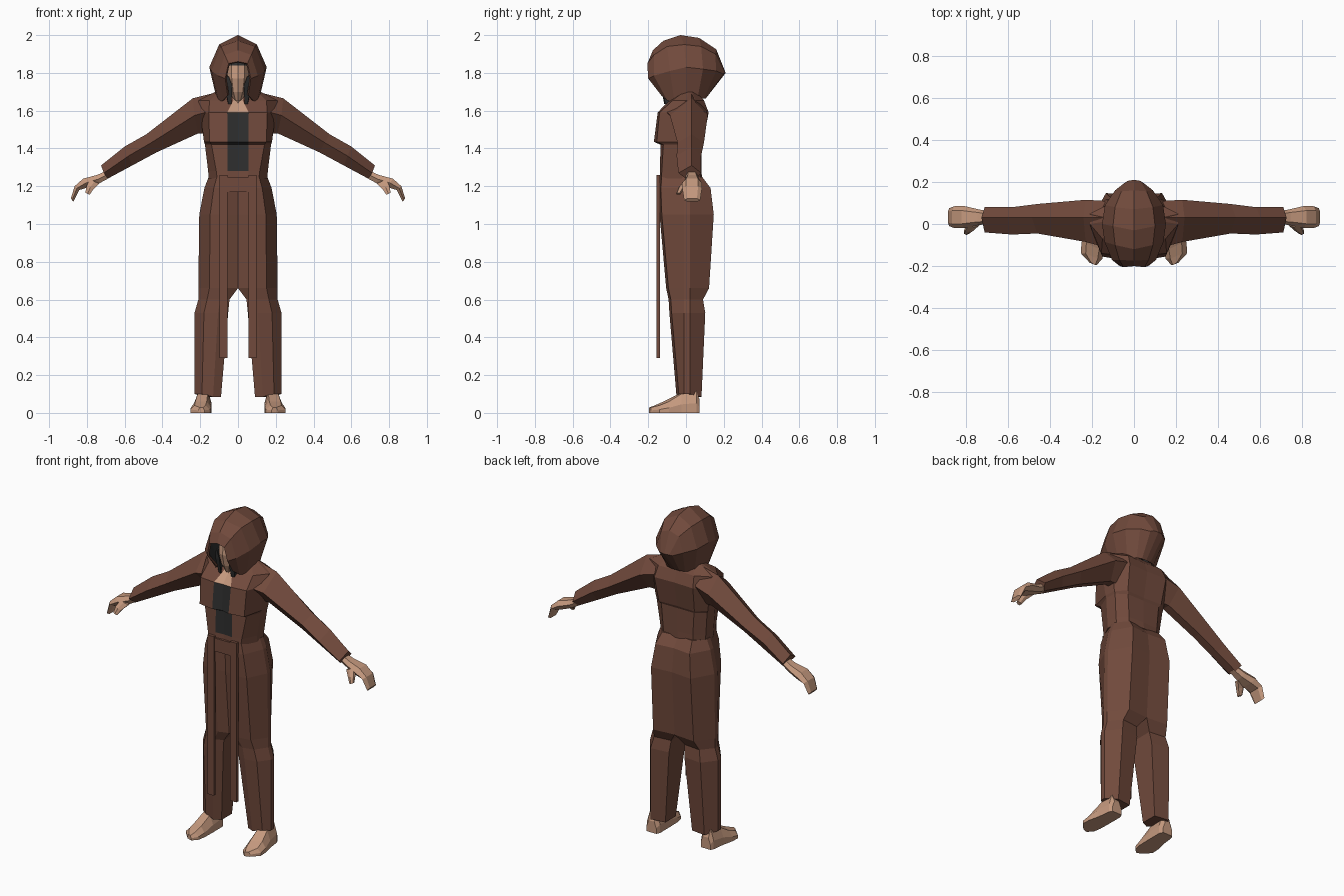
import bpy, bmesh
from mathutils import Vector


def material(name, rgb):
    m = bpy.data.materials.new(name)
    m.diffuse_color = (*rgb, 1)
    return m


BROWN = material("brown cloth", (0.165, 0.068, 0.045))
SKIN = material("skin", (0.56, 0.32, 0.21))
BLACK = material("black cloth", (0.028, 0.028, 0.028))


def loft(name, rings, mats, closed=True, caps=(True, True), mirror=True, rule=None):
    """Skin a list of point rings, then mirror the part across x = 0."""
    bm = bmesh.new()
    rows = [[bm.verts.new(p) for p in r] for r in rings]
    n = len(rows[0])
    for a, b in zip(rows, rows[1:]):
        for i in range(n if closed else n - 1):
            j = (i + 1) % n
            bm.faces.new((a[i], a[j], b[j], b[i]))
    if caps[0]:
        bm.faces.new(rows[0][::-1])
    if caps[1]:
        bm.faces.new(rows[-1])
    bmesh.ops.remove_doubles(bm, verts=bm.verts, dist=0.0005)
    bmesh.ops.recalc_face_normals(bm, faces=bm.faces)
    if rule:
        for f in bm.faces:
            f.material_index = rule(f.calc_center_median())
    me = bpy.data.meshes.new(name)
    bm.to_mesh(me)
    bm.free()
    ob = bpy.data.objects.new(name, me)
    bpy.context.collection.objects.link(ob)
    for m in mats:
        me.materials.append(m)
    if mirror:
        md = ob.modifiers.new("mirror", 'MIRROR')
        md.use_clip = True
        md.merge_threshold = 0.0005
    return ob


def box(name, lo, hi, mat):
    rings = [[(lo[0], lo[1], z), (hi[0], lo[1], z), (hi[0], hi[1], z), (lo[0], hi[1], z)]
             for z in (lo[2], hi[2])]
    return loft(name, rings, [mat])


# Jacket with dark shirt front and bare collar
def level(z, *xy):
    return [(x, y, z) for x, y in xy]


torso = [
    level(1.24, (0, -.135), (.055, -.14), (.11, -.13), (.155, -.04), (.15, .03), (.10, .075), (0, .085)),
    level(1.28, (0, -.133), (.055, -.138), (.115, -.128), (.158, -.04), (.155, .03), (.10, .077), (0, .082)),
    level(1.42, (0, -.13), (.055, -.135), (.14, -.12), (.175, -.03), (.17, .04), (.11, .08), (0, .08)),
    level(1.435, (0, -.155), (.055, -.17), (.15, -.155), (.18, -.03), (.175, .04), (.12, .09), (0, .085)),
    level(1.59, (0, -.145), (.057, -.15), (.155, -.14), (.20, -.04), (.20, .05), (.13, .12), (0, .115)),
    level(1.655, (0, -.08), (.025, -.09), (.15, -.07), (.21, 0), (.21, .05), (.12, .095), (0, .09)),
    level(1.70, (0, -.03), (.04, -.03), (.10, -.01), (.12, .015), (.12, .03), (.08, .05), (0, .05)),
]


def torso_rule(c):
    if c.x < .04 and c.y < -.03:
        return 0 if c.z < 1.28 else 1 if c.z < 1.59 else 2
    return 0


loft("jacket", torso, [BROWN, BLACK, SKIN], closed=False, rule=torso_rule)


# Robe skirt splitting into two legs
def leg_ring(z, xi, xo, yf, yb, drop=0.0):
    w = xo - xi
    return [(xi, yf + .02, z - drop), (xi + .3 * w, yf, z - drop), (xi + .72 * w, yf + .012, z),
            (xo, -.01, z), (xo, .02, z), (xi + .65 * w, yb, z - drop), (xi, yb - .012, z - drop)]


loft("robe_leg", [leg_ring(*a) for a in (
    (1.25, 0, .155, -.14, .085), (1.19, 0, .178, -.145, .13), (1.05, 0, .205, -.14, .147),
    (.66, 0, .21, -.105, .122), (.60, .045, .21, -.092, .09), (.53, .052, .23, -.088, .102),
    (.10, .09, .23, -.05, .082, .015))], [BROWN])

# Hanging sash strips and waist belt
box("sash_strip", (.055, -.155, .29), (.098, -.137, 1.26), BROWN)
box("belt_front", (0, -.149, 1.17), (.06, -.13, 1.25), BROWN)


# Sleeves
def arm_ring(xt, zt, xm, zm, xb, zb, yf, yb):
    return [(xt, .03, zt), (xm, yf, zm), (xb, .0, zb), (xb, .05, zb), (xm, yb, zm)]


loft("sleeve", [arm_ring(*a) for a in (
    (.10, 1.70, .14, 1.60, .17, 1.48, -.11, .11), (.24, 1.665, .23, 1.575, .21, 1.48, -.085, .115),
    (.485, 1.475, .46, 1.43, .43, 1.38, -.045, .095), (.60, 1.41, .58, 1.36, .56, 1.31, -.05, .08),
    (.725, 1.31, .71, 1.27, .69, 1.24, -.04, .08))], [BROWN])


# Hands: rings of top and bottom x, z with a y span
def hand_ring(xt, zt, xb, zb, y0, y1):
    m = (y1 - y0) * .2
    xm, zm = (xt + xb) / 2, (zt + zb) / 2
    return [(xt, y0 + m, zt), (xm, y0, zm), (xb, y0 + m, zb), (xb, y1 - m, zb),
            (xm, y1, zm), (xt, y1 - m, zt)]


loft("hand", [hand_ring(*a) for a in (
    (.70, 1.28, .68, 1.245, 0, .06), (.745, 1.26, .735, 1.215, -.005, .07),
    (.82, 1.24, .79, 1.195, -.02, .085), (.865, 1.20, .84, 1.18, -.02, .085),
    (.885, 1.135, .872, 1.118, -.01, .075))], [SKIN])
loft("thumb", [hand_ring(*a) for a in (
    (.785, 1.235, .735, 1.215, -.015, .025), (.802, 1.20, .765, 1.185, -.04, -.005),
    (.808, 1.165, .785, 1.155, -.052, -.028))], [SKIN])


# Feet: rings running from heel to toe
def foot_ring(y0, y1, x0, x1, h):
    m = (x1 - x0) * .22
    return [(x0, y0, 0), (x1, y1, 0), (x1, y1, h * .45), (x1 - m, y1, h), (x0 + m, y0, h), (x0, y0, h * .45)]


loft("foot", [foot_ring(*a) for a in (
    (.072, .072, .15, .215, .07), (.05, .055, .14, .225, .115), (-.04, -.025, .14, .235, .10),
    (-.12, -.09, .142, .25, .06), (-.165, -.14, .15, .252, .04), (-.196, -.185, .178, .21, .028))], [SKIN])

# Hood with dark lining
hood = [
    [(0, -.20, 1.86), (.05, -.205, 1.85), (.068, -.20, 1.77), (.055, -.13, 1.68)],
    [(0, -.175, 1.92), (.07, -.17, 1.895), (.105, -.17, 1.785), (.08, -.10, 1.655)],
    [(0, -.12, 1.97), (.09, -.10, 1.94), (.14, -.085, 1.81), (.10, -.06, 1.64)],
    [(0, -.03, 2.0), (.10, -.01, 1.95), (.152, 0, 1.83), (.11, 0, 1.65)],
    [(0, .07, 1.985), (.09, .08, 1.94), (.138, .09, 1.82), (.10, .06, 1.66)],
    [(0, .16, 1.925), (.06, .155, 1.90), (.09, .16, 1.81), (.06, .095, 1.665)],
    [(0, .21, 1.80), (.03, .205, 1.80), (.045, .195, 1.795), (.03, .105, 1.665)],
]
hood[-1].append((0, .105, 1.665))
for r in hood[:-1]:
    r.append(r[-1])
h = loft("hood", hood, [BROWN, BLACK], closed=False, caps=(False, True))
# make the shell face outwards before thickening it inwards
bm = bmesh.new()
bm.from_mesh(h.data)
middle = Vector((0, 0, 1.81))
for f in bm.faces:
    if f.normal.dot(f.calc_center_median() - middle) < 0:
        f.normal_flip()
bm.to_mesh(h.data)
bm.free()
s = h.modifiers.new("lining", 'SOLIDIFY')
s.thickness = .012
s.offset = -1
s.material_offset = 1


# Head, neck and dark hair beside the face
def head_ring(z, w, yf, yb):
    return [(0, yf, z), (w * .6, yf + .012, z), (w, yf + .05, z), (w, yb - .04, z), (0, yb, z)]


loft("head", [head_ring(*a) for a in (
    (1.655, .022, -.115, 0), (1.70, .042, -.135, .05), (1.77, .055, -.15, .09),
    (1.84, .058, -.14, .10), (1.90, .045, -.10, .07))], [SKIN, BLACK],
    closed=False, rule=lambda c: 1 if c.z > 1.84 or c.y > -.02 else 0)
loft("neck", [head_ring(*a) for a in (
    (1.58, .05, -.14, .03), (1.64, .025, -.095, .03), (1.72, .03, -.09, .03))], [SKIN], closed=False)
loft("hair_lock", [
    [(.048, -.135, 1.78), (.062, -.125, 1.78), (.06, -.05, 1.78)],
    [(.03, -.135, 1.73), (.066, -.125, 1.73), (.07, -.05, 1.73)],
    [(.035, -.115, 1.635), (.052, -.11, 1.635), (.055, -.05, 1.635)]], [BLACK])
